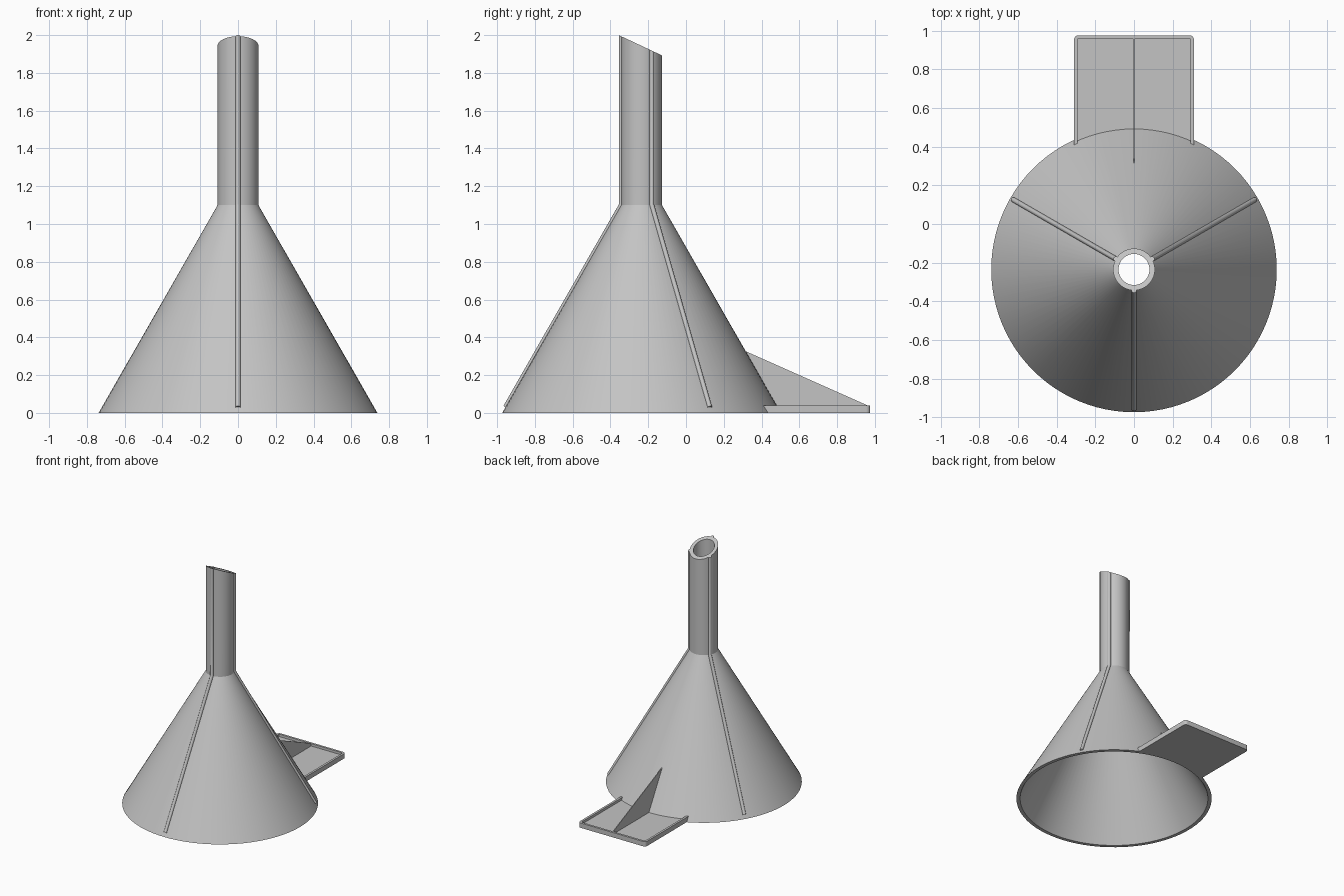
import bpy, bmesh
from math import sin, cos, pi, radians, sqrt, atan2
from mathutils import Vector

cube = bpy.data.objects.get("Cube")
if cube:
    bpy.data.objects.remove(cube)

GREY = bpy.data.materials.new("light grey plastic")
GREY.use_nodes = True
GREY.diffuse_color = (0.55, 0.55, 0.55, 1)
GREY.node_tree.nodes["Principled BSDF"].inputs["Base Color"].default_value = GREY.diffuse_color

AXIS = Vector((0, -0.235, 0))      # funnel axis
R_MOUTH, R_STEM, WALL, Z_NECK = 0.738, 0.108, 0.028, 1.1
ARC = 0.713                        # tab edge, buried inside the cone wall


def slant(y):
    """Height of the oblique cut across the stem tip."""
    return 2.0 - 0.47 * (y + 0.356)


def finish(name, bm):
    bmesh.ops.recalc_face_normals(bm, faces=bm.faces)
    mesh = bpy.data.meshes.new(name)
    bm.to_mesh(mesh)
    bm.free()
    mesh.materials.append(GREY)
    obj = bpy.data.objects.new(name, mesh)
    bpy.context.collection.objects.link(obj)
    bpy.ops.object.select_all(action='DESELECT')
    obj.select_set(True)
    bpy.context.view_layer.objects.active = obj
    bpy.ops.object.shade_smooth_by_angle(angle=radians(25))
    return obj


def loft(name, rings, loop=False):
    """Skin a list of equal rings, looping back or capping the ends."""
    bm = bmesh.new()
    vs = [[bm.verts.new(p) for p in ring] for ring in rings]
    pairs = list(zip(vs, vs[1:])) + ([(vs[-1], vs[0])] if loop else [])
    n = len(vs[0])
    for a, b in pairs:
        for i in range(n):
            j = (i + 1) % n
            bm.faces.new((a[i], a[j], b[j], b[i]))
    if not loop:
        bm.faces.new(vs[0])
        bm.faces.new(vs[-1])
    return finish(name, bm)


def extrude(name, outline, move):
    bm = bmesh.new()
    face = bm.faces.new([bm.verts.new(p) for p in outline])
    res = bmesh.ops.extrude_face_region(bm, geom=[face], use_keep_orig=True)
    moved = [v for v in res["geom"] if isinstance(v, bmesh.types.BMVert)]
    bmesh.ops.translate(bm, verts=moved, vec=move)
    return finish(name, bm)


# Funnel: hollow cone and stem with an obliquely cut tip
def ring(r, z=None, n=96):
    pts = [AXIS + Vector((r * cos(2 * pi * i / n), r * sin(2 * pi * i / n), 0)) for i in range(n)]
    for p in pts:
        p.z = slant(p.y) if z is None else z
    return pts


inner, outer = R_STEM - WALL, R_STEM
loft("funnel_body", [ring(inner), ring(inner, Z_NECK), ring(R_MOUTH - WALL, 0),
                     ring(R_MOUTH, 0), ring(outer, Z_NECK), ring(outer)], loop=True)


# Three round ribs running up the cone and the stem
def rib(name, degrees, radius=0.013, n=16):
    a = radians(degrees)
    out, side = Vector((cos(a), sin(a), 0)), Vector((-sin(a), cos(a), 0))
    tilt = atan2(R_MOUTH - R_STEM, Z_NECK)
    z0 = 0.03
    r0 = R_MOUTH - (R_MOUTH - R_STEM) * z0 / Z_NECK
    rings = []
    for r, z, t in ((r0, z0, tilt), (R_STEM, Z_NECK, tilt / 2), (R_STEM, 2, 0)):
        normal = out * cos(t) + Vector((0, 0, sin(t)))
        c = AXIS + out * r + Vector((0, 0, z))
        rings.append([c + radius * (normal * cos(2 * pi * i / n) + side * sin(2 * pi * i / n))
                      for i in range(n)])
    for p in rings[-1]:
        p.z = slant(p.y)
    loft(name, rings)


for name, deg in (("front_rib", -90), ("left_rib", 30), ("right_rib", 150)):
    rib(name, deg)


# Handle tab behind the cone
def arc_y(x):
    return AXIS.y + sqrt(ARC * ARC - x * x)


def tab_side(half, back, radius):
    """Left edge from the cone to the back, with a rounded corner."""
    pts = [Vector((half, arc_y(half), 0))]
    for i in range(7):
        t = pi / 2 * i / 6
        pts.append(Vector((half - radius + radius * cos(t), back - radius + radius * sin(t), 0)))
    return pts


def mirrored(pts):
    return pts + [Vector((-p.x, p.y, p.z)) for p in reversed(pts)]


HALF, BACK, RIM = 0.31, 0.975, 0.018
edge = mirrored(tab_side(HALF, BACK, 0.022))
inset = mirrored(tab_side(HALF - RIM, BACK - RIM, 0.005))
steps = [HALF * (i / 12 - 1) for i in range(1, 24)]
extrude("tab_floor", edge + [Vector((x, arc_y(x), 0)) for x in steps], (0, 0, 0.02))
extrude("tab_rim", edge + inset[::-1], (0, 0, 0.04))

# Thin upright brace between the tab and the cone
brace = [(0.475, 0.01), (0.965, 0.01), (0.965, 0.038), (0.308, 0.33)]
extrude("tab_brace", [Vector((-0.003, y, z)) for y, z in brace], (0.006, 0, 0))
